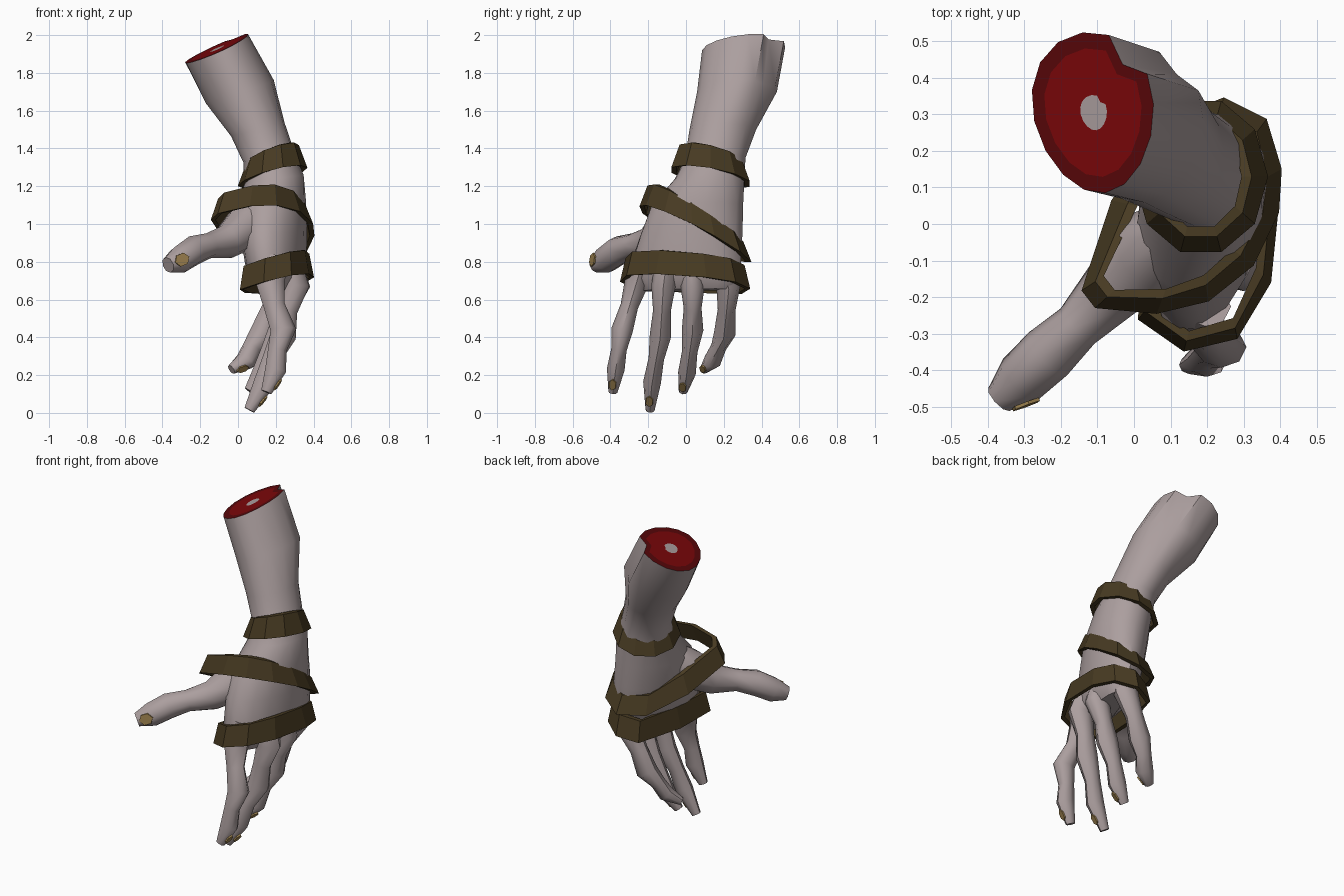
import bpy, bmesh, math
from mathutils import Vector

if "Cube" in bpy.data.objects:
    bpy.data.objects.remove(bpy.data.objects["Cube"])


def material(name, rgb):
    m = bpy.data.materials.new(name)
    m.diffuse_color = (*rgb, 1)
    m.use_nodes = True
    m.node_tree.nodes["Principled BSDF"].inputs["Base Color"].default_value = m.diffuse_color
    return m


SKIN = material("pale_skin", (0.41, 0.345, 0.345))
FLESH = material("red_flesh", (0.20, 0.002, 0.003))
RIM = material("dark_red_rim", (0.10, 0.002, 0.003))
STRAP = material("brown_strap", (0.064, 0.043, 0.016))
NAIL = material("yellow_nail", (0.35, 0.23, 0.08))


def finish(name, bm, mats, smooth=None):
    bmesh.ops.recalc_face_normals(bm, faces=bm.faces[:])
    me = bpy.data.meshes.new(name)
    bm.to_mesh(me)
    bm.free()
    for m in mats:
        me.materials.append(m)
    ob = bpy.data.objects.new(name, me)
    bpy.context.collection.objects.link(ob)
    if smooth:
        bpy.ops.object.select_all(action='DESELECT')
        ob.select_set(True)
        bpy.context.view_layer.objects.active = ob
        bpy.ops.object.shade_smooth_by_angle(angle=math.radians(smooth))


def bridge(bm, a, b, mat=0):
    n = len(a)
    for i in range(n):
        f = bm.faces.new((a[i], a[(i + 1) % n], b[(i + 1) % n], b[i]))
        f.material_index = mat


# Forearm and palm sections: centre x, y, z, long half, short half, angle
SECTIONS = [
    (-0.11, 0.305, 1.928, 0.222, 0.165, 98),
    (0.01, 0.27, 1.70, 0.212, 0.18, 95),
    (0.105, 0.195, 1.50, 0.176, 0.142, 92),
    (0.165, 0.155, 1.35, 0.16, 0.137, 90),
    (0.19, 0.125, 1.24, 0.185, 0.158, 85),
    (0.185, 0.06, 1.10, 0.25, 0.17, 76),
    (0.19, 0.03, 0.95, 0.28, 0.165, 74),
    (0.20, 0.0, 0.80, 0.30, 0.15, 76),
    (0.225, 0.0, 0.71, 0.29, 0.12, 76),
    (0.235, 0.0, 0.65, 0.25, 0.07, 76),
]


def section(bm, s, scale=1.0):
    cx, cy, cz, hl, hs, ang = s
    ca, sa = math.cos(math.radians(ang)), math.sin(math.radians(ang))
    slope = max(0.08, (cz - 1) * 0.49)                    # rings lean with the arm
    slope_y = max(0, (cz - 1.6) * 0.3)
    groove = min(1, 1 - (cz - 1.4) * 0.45)                # crease along the back
    ring = []
    for i in range(16):
        t = math.tau * i / 16
        k = scale * (groove if i == 14 else 1)
        taper = 1 + (0.12 * math.cos(t) if cz > 1.6 else 0)   # narrower at the front
        a, b = hl * math.cos(t) * k, hs * math.sin(t) * k * taper
        x, y = a * ca - b * sa, a * sa + b * ca
        ring.append(bm.verts.new((cx + x, cy + y, cz + slope * x + slope_y * y)))
    return ring


bm = bmesh.new()
rings = [section(bm, s) for s in SECTIONS]
for a, b in zip(rings, rings[1:]):
    bridge(bm, a, b)
bm.faces.new(rings[-1])
# Severed end: dark rim, flesh, bone
inner, bone = section(bm, SECTIONS[0], 0.80), section(bm, SECTIONS[0], 0.22)
bridge(bm, rings[0], inner, 1)
bridge(bm, inner, bone, 2)
bm.faces.new(bone)
finish("forearm_and_palm", bm, [SKIN, RIM, FLESH], 40)


# Digits: tubes along a centre line, optionally deeper one way
def tube(name, pts, radii, ref, depth=1.0, sides=8):
    bm = bmesh.new()
    rings = []
    for i, p in enumerate(pts):
        tan = (pts[min(i + 1, len(pts) - 1)] - pts[max(i - 1, 0)]).normalized()
        u = tan.cross(Vector(ref)).normalized()
        v = tan.cross(u) * depth
        rings.append([bm.verts.new(p + radii[i] * (u * math.cos(math.tau * k / sides)
                                                   + v * math.sin(math.tau * k / sides)))
                      for k in range(sides)])
    for a, b in zip(rings, rings[1:]):
        bridge(bm, a, b)
    bm.faces.new(rings[0])
    bm.faces.new(rings[-1])
    finish(name, bm, [SKIN], 50)


def nail(name, pts, radii, out, length, width, depth=1.0, at=0.55):
    # thin six-sided plate on the last segment
    a, b = pts[-2:]
    ax = (b - a).normalized()
    out = Vector(out)
    out = (out - ax * out.dot(ax)).normalized()
    side = ax.cross(out)
    r0, r1 = radii[-2] * depth, radii[-1] * depth
    slant = (ax - out * (r0 - r1) / (b - a).length).normalized()
    up = side.cross(slant)
    up = up if up.dot(out) > 0 else -up
    c = a.lerp(b, at) + out * (r0 + (r1 - r0) * at)
    bm = bmesh.new()
    lo, hi = [[bm.verts.new(c + up * h + slant * length * math.cos(k * math.pi / 3)
                            + side * width * math.sin(k * math.pi / 3))
               for k in range(6)] for h in (-0.004, 0.005)]
    bridge(bm, lo, hi)
    bm.faces.new(lo)
    bm.faces.new(hi)
    finish(name, bm, [NAIL])


# Fingers: knuckle, middle joint, end joint, tip; shafts between joints are thinner
FINGER_RADII = [0.06, 0.064, 0.047, 0.057, 0.041, 0.047, 0.024]


def finger(name, *joints):
    j = [Vector(p) for p in joints]
    root = j[0] + Vector(((0.22 - j[0].x) * 0.5, -j[0].y * 0.15, 0.13))
    pts = [root, j[0], j[0].lerp(j[1], 0.5), j[1], j[1].lerp(j[2], 0.5), j[2], j[3]]
    pts[2].x -= 0.012
    pts[4].x -= 0.012
    tube(name, pts, FINGER_RADII, (1, 0, 0), 1.2)
    nail(name + "_nail", pts, FINGER_RADII, (0.95, -0.15, 0), 0.034, 0.021, 1.2)


finger("index_finger", (0.17, -0.262, 0.69), (0.24, -0.338, 0.44),
       (0.20, -0.372, 0.23), (0.15, -0.387, 0.11))
finger("middle_finger", (0.30, -0.12, 0.67), (0.24, -0.135, 0.41),
       (0.14, -0.18, 0.16), (0.06, -0.19, 0.015))
finger("ring_finger", (0.305, 0.035, 0.67), (0.23, 0.035, 0.44),
       (0.13, 0.005, 0.21), (0.06, -0.015, 0.115))
finger("little_finger", (0.25, 0.225, 0.67), (0.13, 0.205, 0.42),
       (0.04, 0.14, 0.275), (-0.035, 0.095, 0.23))

# Thumb
thumb = [Vector(p) for p in ((0.13, 0.0, 1.10), (0.04, -0.08, 0.98), (-0.06, -0.18, 0.905),
                             (-0.155, -0.28, 0.885), (-0.235, -0.355, 0.86),
                             (-0.31, -0.425, 0.81), (-0.37, -0.48, 0.783))]
thumb_radii = [0.08, 0.125, 0.09, 0.067, 0.079, 0.074, 0.043]
tube("thumb", thumb, thumb_radii, (0.6, -0.8, 0.05))
nail("thumb_nail", thumb, thumb_radii, (0.4, -0.9, 0.1), 0.042, 0.036, at=0.4)


# Straps: flat-sided loops lying in a tilted plane, flared at the lower edge
def strap(name, plane, flare, width, outline, thick=0.028):
    h0, sx, sy = plane
    path = [Vector((x, y, h0 + sx * x + sy * y)) for x, y in outline]
    cen = sum(path, Vector()) / len(path)
    bm = bmesh.new()
    loops = [[], [], [], []]
    for p in path:
        out = Vector((p.x - cen.x, p.y - cen.y, 0)).normalized()
        for loop, h, d in zip(loops, (0.5, -0.5, -0.5, 0.5), (0, 0, -thick, -thick)):
            loop.append(bm.verts.new(p + out * (d - flare * h) + Vector((0, 0, width * h))))
    for k in range(4):
        bridge(bm, loops[k], loops[(k + 1) % 4])
    finish(name, bm, [STRAP])


wrist = [(0.183 + 0.162 * math.cos(math.tau * k / 10), 0.13 + 0.195 * math.sin(math.tau * k / 10))
         for k in range(10)]
strap("wrist_strap", (1.28, 0.3, -0.2), 0.045, 0.12, wrist)
strap("palm_strap", (1.0, 0.2, -0.6), 0.045, 0.11, [
    (-0.125, -0.17), (-0.09, -0.215), (0.07, -0.225), (0.20, -0.19), (0.31, -0.10),
    (0.375, 0.03), (0.385, 0.14), (0.35, 0.27), (0.24, 0.325), (0.09, 0.26), (-0.04, 0.06)])
strap("knuckle_strap", (0.685, 0.27, -0.1), 0.03, 0.125, [
    (0.02, -0.25), (0.14, -0.335), (0.28, -0.30), (0.365, -0.15), (0.39, 0.10),
    (0.355, 0.25), (0.25, 0.325), (0.13, 0.28), (0.05, 0.0)])
